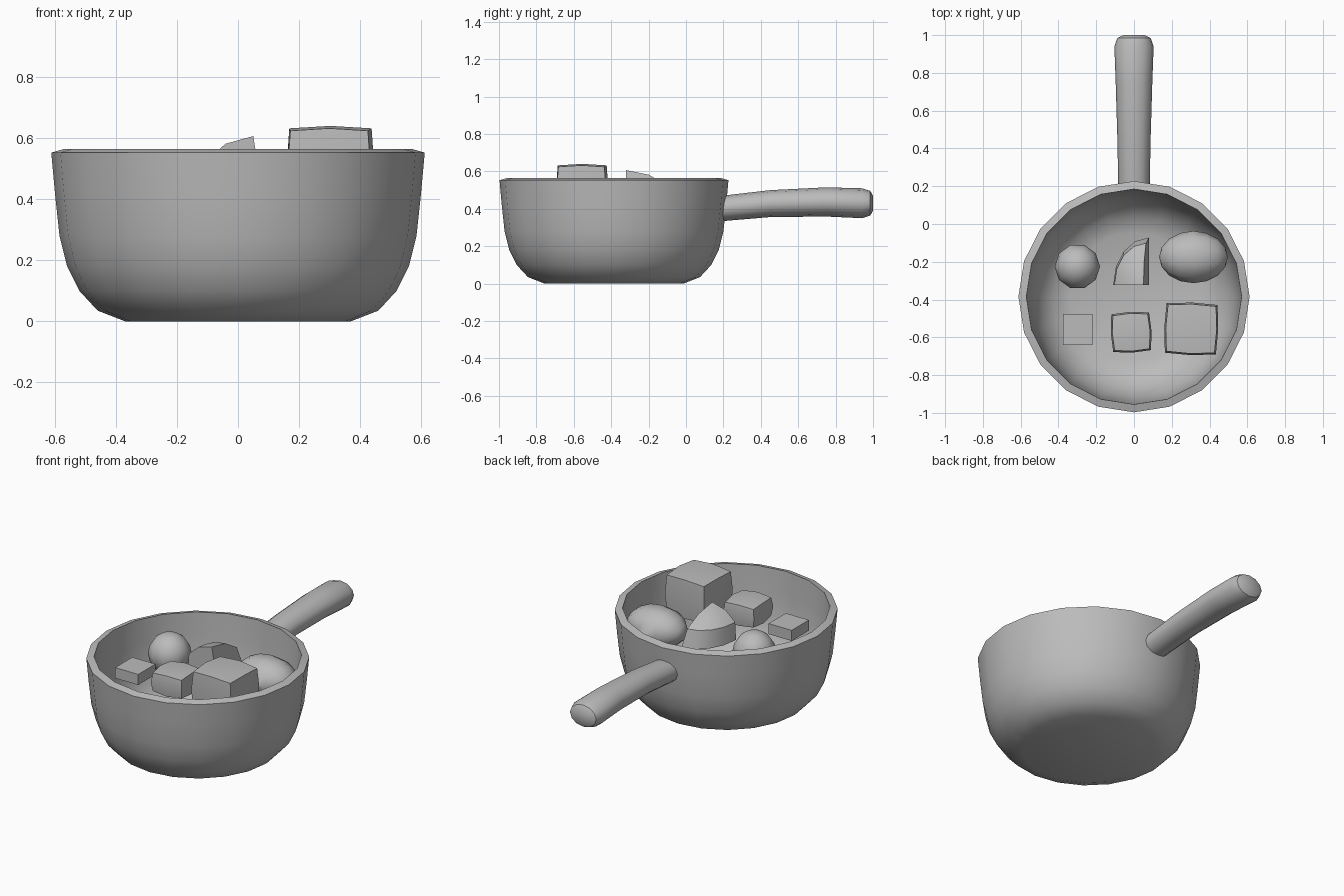
import bpy, bmesh, math
from mathutils import Vector, Matrix

cube = bpy.data.objects.get("Cube")
if cube:
    bpy.data.objects.remove(cube, do_unlink=True)

grey = bpy.data.materials.new("plain_grey")
grey.use_nodes = True
grey.diffuse_color = (0.5, 0.5, 0.5, 1)
grey.node_tree.nodes["Principled BSDF"].inputs["Base Color"].default_value = (0.5, 0.5, 0.5, 1)


def finish(name, bm, angle=40):
    """Turn a bmesh into a smooth-by-angle object."""
    bmesh.ops.recalc_face_normals(bm, faces=bm.faces)
    mesh = bpy.data.meshes.new(name)
    bm.to_mesh(mesh)
    bm.free()
    mesh.materials.append(grey)
    ob = bpy.data.objects.new(name, mesh)
    bpy.context.collection.objects.link(ob)
    bpy.ops.object.select_all(action='DESELECT')
    ob.select_set(True)
    bpy.context.view_layer.objects.active = ob
    bpy.ops.object.shade_smooth_by_angle(angle=math.radians(angle))
    return ob


def loft(name, rings, angle=40):
    """Bridge a list of point rings and cap both ends."""
    bm = bmesh.new()
    rows = [[bm.verts.new(p) for p in ring] for ring in rings]
    n = len(rows[0])
    for a, b in zip(rows, rows[1:]):
        for i in range(n):
            j = (i + 1) % n
            bm.faces.new((a[i], a[j], b[j], b[i]))
    bm.faces.new(rows[0])
    bm.faces.new(rows[-1])
    return finish(name, bm, angle)


def circle(n):
    return [(math.cos(2 * math.pi * i / n), math.sin(2 * math.pi * i / n)) for i in range(n)]


# Pan body: outer wall, sloped rim, inner wall and floor
profile = [(0.37, 0), (0.46, 0.035), (0.52, 0.10), (0.56, 0.18), (0.585, 0.28),
           (0.60, 0.42), (0.612, 0.553), (0.57, 0.565), (0.563, 0.42), (0.553, 0.28),
           (0.53, 0.185), (0.49, 0.11), (0.43, 0.05), (0.34, 0.015)]
loft("pan_body", [[(r * c, r * s - 0.385, z) for c, s in circle(20)] for r, z in profile])

# Handle: (y, centre z, half width, half height)
sections = [(0.19, 0.402, 0.083, 0.068), (0.45, 0.428, 0.088, 0.072),
            (0.75, 0.437, 0.097, 0.078), (0.94, 0.430, 0.104, 0.080),
            (0.985, 0.430, 0.088, 0.066), (1.0, 0.430, 0.055, 0.040)]
loft("handle", [[(w * c, y, z + h * s) for c, s in circle(12)] for y, z, w, h in sections])


# Round vegetables
def ball(name, centre, radii, axis):
    bm = bmesh.new()
    bmesh.ops.create_uvsphere(bm, u_segments=10, v_segments=8, radius=1)
    turn = Matrix.Rotation(math.pi / 2, 4, axis)
    bmesh.ops.transform(bm, matrix=Matrix.Translation(centre) @ Matrix.Diagonal((*radii, 1)) @ turn,
                        verts=bm.verts)
    finish(name, bm)


ball("round_vegetable", (-0.30, -0.225, 0.44), (0.12, 0.12, 0.12), 'Z')
ball("oval_vegetable", (0.315, -0.175, 0.445), (0.182, 0.138, 0.118), 'Y')


# Diced chunks with optional bulging sides
def chunk(name, centre, size, bulge, turn):
    bm = bmesh.new()
    bmesh.ops.create_cube(bm, size=2)
    if bulge:
        bmesh.ops.subdivide_edges(bm, edges=bm.edges[:], cuts=1, use_grid_fill=True)
    for v in bm.verts:
        p = v.co.copy()
        for i in range(3):
            others = [p[k] for k in range(3) if k != i]
            mid = sum(1 - abs(o) for o in others) / 2
            v.co[i] = p[i] * (size[i] / 2 + bulge * (mid - 0.5))
    bmesh.ops.transform(bm, verts=bm.verts, matrix=Matrix.Translation(centre)
                        @ Matrix.Rotation(math.radians(turn), 4, 'Z'))
    finish(name, bm)


chunk("small_chunk", (-0.298, -0.558, 0.458), (0.155, 0.165, 0.064), 0, 0)
chunk("medium_chunk", (-0.015, -0.573, 0.487), (0.20, 0.20, 0.125), 0.016, 3)
chunk("large_chunk", (0.303, -0.555, 0.515), (0.27, 0.262, 0.235), 0.016, -2)

# Quarter-dome wedge with flat front and flat side
bm = bmesh.new()
for scale, z in [(0.0, 0.607), (0.5, 0.582), (0.88, 0.525), (1.0, 0.42)]:
    corner = Vector((0.08 - (0.607 - z) * 0.0 - 0.03 * (z - 0.42) / 0.187, -0.322, z))
    bm.verts.new(corner)
    for i in range(5 if scale else 0):
        a = math.radians(90 * i / 4)
        bm.verts.new(corner + Vector((-0.19 * scale * math.cos(a), 0.25 * scale * math.sin(a), 0)))
hull = bmesh.ops.convex_hull(bm, input=bm.verts[:])
loose = {e for e in hull["geom_interior"] if isinstance(e, bmesh.types.BMVert)}
bmesh.ops.delete(bm, geom=list(loose), context='VERTS')
finish("wedge_chunk", bm)
